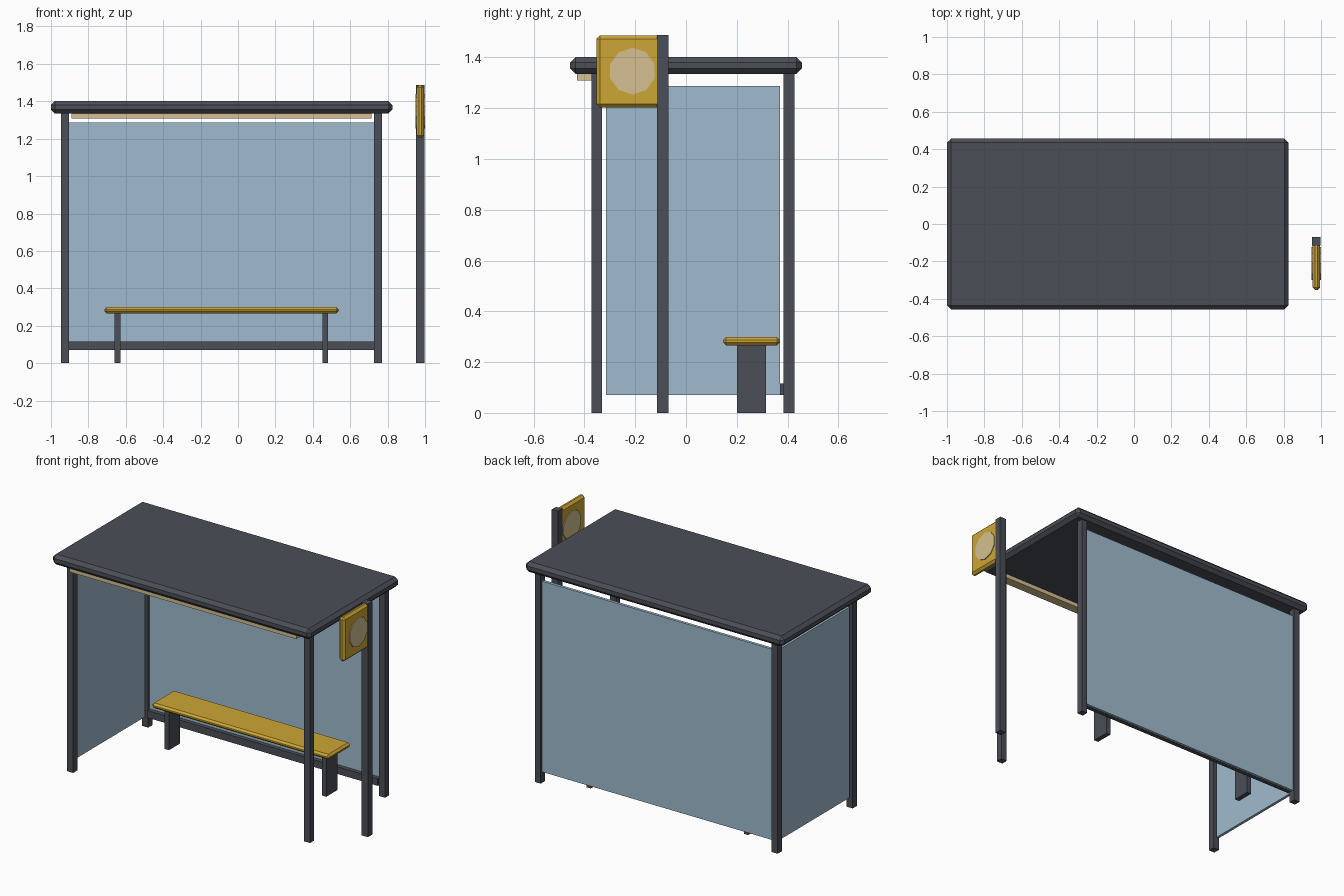
import bpy
import bmesh
from math import pi
from mathutils import Matrix, Vector

if "Cube" in bpy.data.objects:
    bpy.data.objects.remove(bpy.data.objects["Cube"], do_unlink=True)


def material(name, rgb):
    mat = bpy.data.materials.new(name)
    mat.use_nodes = True
    color = (*rgb, 1)
    mat.diffuse_color = color
    mat.node_tree.nodes["Principled BSDF"].inputs["Base Color"].default_value = color
    return mat


steel = material("dark_steel", (0.07, 0.077, 0.095))
glass = material("blue_glass", (0.35, 0.5, 0.62))
yellow = material("mustard_yellow", (0.61, 0.38, 0.035))
cream = material("warm_cream", (0.66, 0.53, 0.28))


def finish(name, bm, mat):
    mesh = bpy.data.meshes.new(name)
    bm.to_mesh(mesh)
    bm.free()
    mesh.materials.append(mat)
    obj = bpy.data.objects.new(name, mesh)
    bpy.context.collection.objects.link(obj)
    return obj


def box(name, mat, x, y, z, chamfer=0):
    """Box spanning the given (low, high) ranges, with optional chamfered edges."""
    low, high = (Vector(c) for c in zip(x, y, z))
    bm = bmesh.new()
    bmesh.ops.create_cube(bm, size=1, matrix=Matrix.Translation((low + high) / 2)
                          @ Matrix.Diagonal((*(high - low), 1)))
    if chamfer:
        bmesh.ops.bevel(bm, geom=bm.edges[:], offset=chamfer, segments=1,
                        affect='EDGES')
    return finish(name, bm, mat)


def around(center, width):
    return (center - width / 2, center + width / 2)


POST = 0.042
LEFT, RIGHT, FRONT, BACK = 0.748, -0.925, -0.351, 0.406
inner_x = (RIGHT + POST / 2, LEFT - POST / 2)

# Roof and the four posts carrying it
box("roof", steel, (-1, 0.825), (-0.456, 0.456), (1.335, 1.402), 0.021)
for side, x in (("left", LEFT), ("right", RIGHT)):
    for end, y in (("front", FRONT), ("back", BACK)):
        box(f"{end}_{side}_post", steel, around(x, POST), around(y, POST), (0, 1.34))

# Glass walls at the back and on one end, with the low rail
box("back_panel", glass, inner_x, around(BACK, 0.018), (0.071, 1.288))
box("side_panel", glass, around(RIGHT, 0.018), (-0.315, 0.371), (0.071, 1.288))
box("bottom_rail", steel, inner_x, (0.371, 0.4), (0.07, 0.116))

# Light strip under the front edge of the roof
box("light_strip", cream, (-0.89, 0.713), (-0.43, -0.37), (1.309, 1.337))

# Bench
box("bench_seat", yellow, (-0.714, 0.539), (0.146, 0.37), (0.266, 0.299), 0.012)
for side, x in (("left", 0.467), ("right", -0.644)):
    box(f"{side}_bench_leg", steel, around(x, 0.031), (0.201, 0.315), (0, 0.27))

# Sign pole, sign board and the ten-sided disc set through it
SIGN_X, SIGN_Y, SIGN_Z = 0.975, -0.211, 1.346
box("sign_pole", steel, around(SIGN_X, 0.044), (-0.114, -0.069), (0, 1.488))
box("sign_board", yellow, around(SIGN_X, 0.04), (-0.353, -0.072), (1.203, 1.487), 0.014)
disc = bmesh.new()
bmesh.ops.create_cone(disc, cap_ends=True, segments=10, radius1=0.092, radius2=0.092,
                      depth=0.05, matrix=Matrix.Translation((SIGN_X, SIGN_Y, SIGN_Z))
                      @ Matrix.Rotation(pi / 2, 4, 'Y'))
# Turn the disc so that one corner points straight up
top = max(disc.verts, key=lambda v: v.co.z).co
offset = top - Vector((SIGN_X, SIGN_Y, SIGN_Z))
turn = Vector((offset.y, offset.z)).angle_signed(Vector((0, 1)))
bmesh.ops.rotate(disc, verts=disc.verts, cent=(SIGN_X, SIGN_Y, SIGN_Z),
                 matrix=Matrix.Rotation(-turn, 3, 'X'))
finish("sign_disc", disc, cream)
